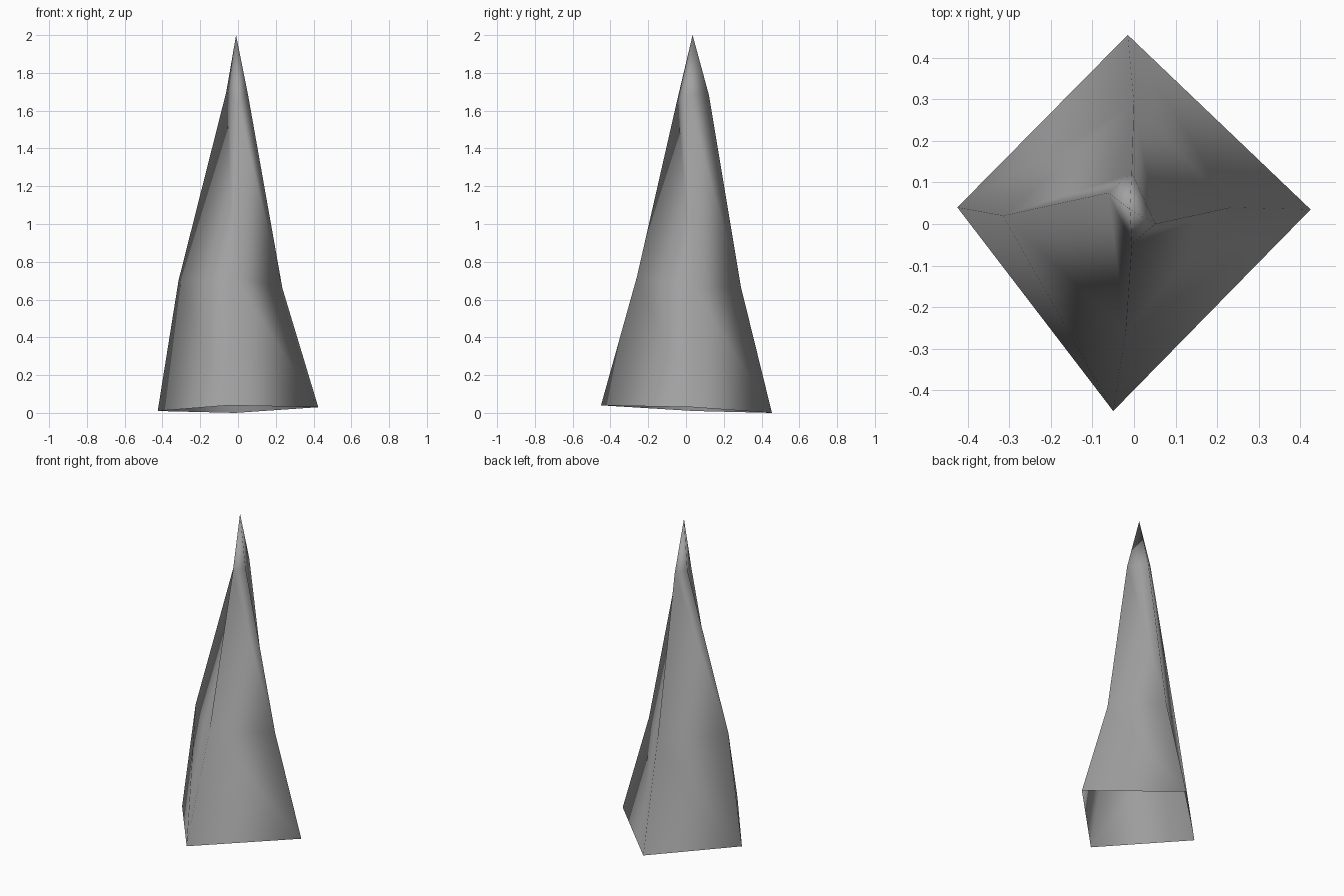
import bpy
import bmesh

old = bpy.data.objects.get("Cube")
if old:
    bpy.data.objects.remove(old, do_unlink=True)

# Stone grey material
stone = bpy.data.materials.new("stone grey")
stone.use_nodes = True
grey = (0.36, 0.36, 0.36, 1)
stone.diffuse_color = grey
stone.node_tree.nodes["Principled BSDF"].inputs["Base Color"].default_value = grey

# Four-sided rings from the base up, each in the order left, front, right, back
rings = [
    [(-0.425, 0.04, 0.01), (-0.05, -0.45, 0.04), (0.425, 0.035, 0.03), (-0.015, 0.455, 0)],
    [(-0.315, 0.02, 0.7), (-0.02, -0.26, 0.72), (0.235, 0.04, 0.66), (0, 0.29, 0.67)],
    [(-0.062, 0.075, 1.7), (-0.005, -0.048, 1.65), (0.052, 0, 1.69), (-0.005, 0.122, 1.68)],
]
tip = (-0.01, 0.035, 2)

# Crooked spike: twisted walls, open underneath, closed to a point
bm = bmesh.new()
loops = [[bm.verts.new(p) for p in ring] for ring in rings]
for low, up in zip(loops, loops[1:]):
    for i in range(4):
        j = (i + 1) % 4
        bm.faces.new((low[i], low[j], up[i]))
        bm.faces.new((low[j], up[j], up[i]))
apex = bm.verts.new(tip)
for i in range(4):
    bm.faces.new((loops[-1][i], loops[-1][(i + 1) % 4], apex))
for face in bm.faces:
    face.smooth = True

mesh = bpy.data.meshes.new("spike")
bm.to_mesh(mesh)
bm.free()
mesh.materials.append(stone)
spike = bpy.data.objects.new("spike", mesh)
bpy.context.collection.objects.link(spike)
